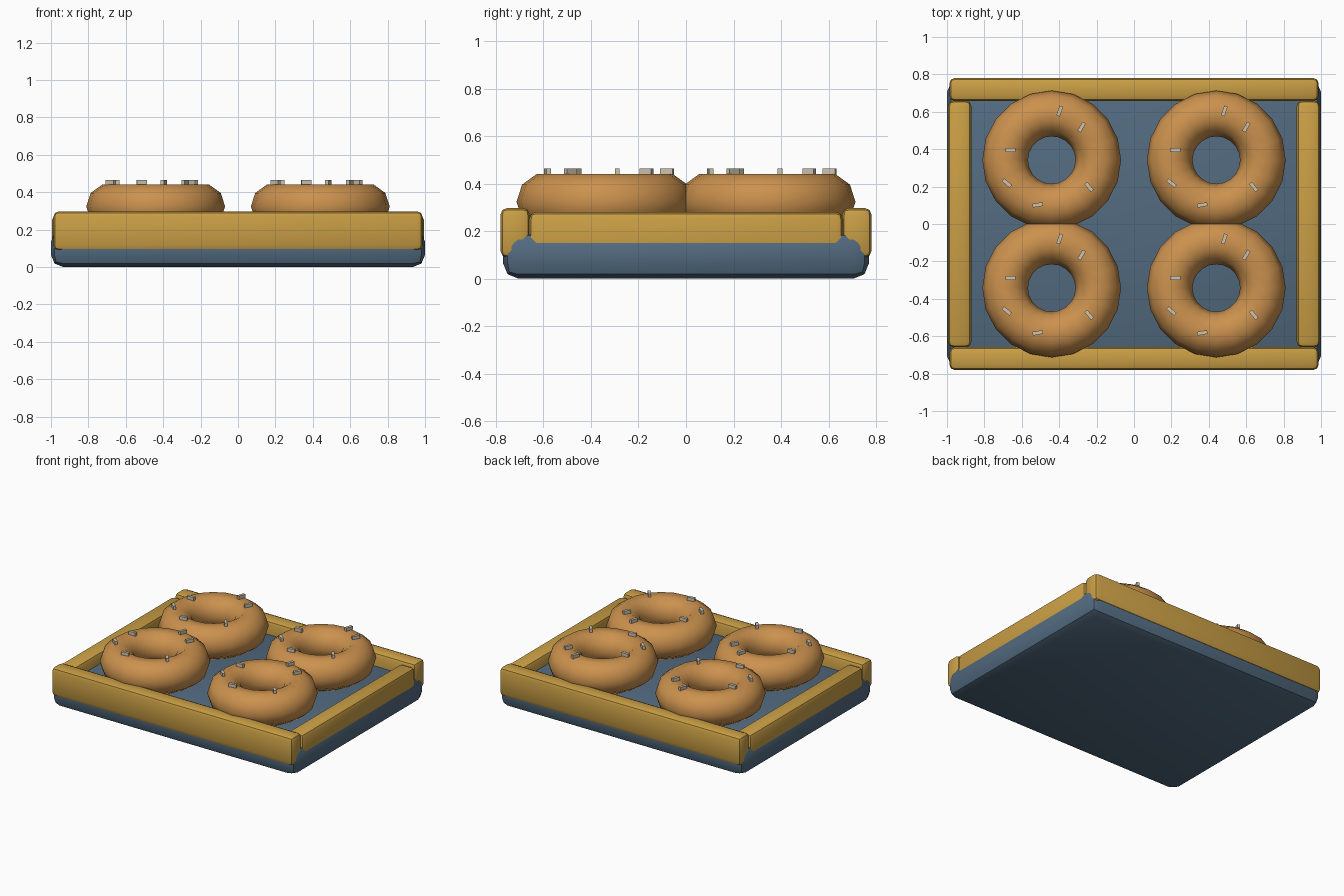
import bpy
from math import radians

cube = bpy.data.objects.get("Cube")
if cube:
    bpy.data.objects.remove(cube, do_unlink=True)


def make_material(name, rgb):
    mat = bpy.data.materials.new(name)
    mat.use_nodes = True
    mat.diffuse_color = (*rgb, 1)
    mat.node_tree.nodes["Principled BSDF"].inputs["Base Color"].default_value = (*rgb, 1)
    return mat


slate = make_material("slate blue", (0.085, 0.146, 0.215))
golden = make_material("golden wood", (0.59, 0.345, 0.06))
dough = make_material("baked dough", (0.60, 0.285, 0.076))
cream = make_material("cream sprinkle", (0.62, 0.55, 0.43))


def box(name, size, location, mat, bevel=0.0, turn=0.0):
    """Box with optional rounded edges, turned about z in degrees."""
    bpy.ops.mesh.primitive_cube_add(size=1, location=location)
    obj = bpy.context.object
    obj.name = name
    obj.scale = size
    bpy.ops.object.transform_apply(location=False, rotation=False, scale=True)
    obj.rotation_euler.z = radians(turn)
    obj.data.materials.append(mat)
    if bevel:
        mod = obj.modifiers.new("rounded_edges", "BEVEL")
        mod.width = bevel
        mod.segments = 2
        bpy.ops.object.modifier_apply(modifier=mod.name)
        bpy.ops.object.shade_smooth_by_angle(angle=radians(30))
    return obj


# Tray floor
box("tray_base", (2.0, 1.54, 0.2), (0, 0, 0.1), slate, 0.065)

# Raised rim, front and back rails slightly taller than the side rails
for side, label in ((-1, "front"), (1, "back")):
    box(label + "_rail", (1.975, 0.124, 0.21), (0, side * 0.719, 0.193), golden, 0.03)
for side, label in ((-1, "right"), (1, "left")):
    box(label + "_rail", (0.124, 1.32, 0.21), (side * 0.932, 0, 0.176), golden, 0.03)

# Sprinkle placement on each ring: x, y, turn
sprinkles = [
    (0.043, 0.262, 72), (0.160, 0.176, 60), (-0.220, 0.053, 0),
    (-0.240, -0.123, -40), (0.200, -0.144, -50), (-0.075, -0.240, 10),
]

# Four doughnuts with sprinkles
for sx, x_label in ((-1, "right"), (1, "left")):
    for sy, y_label in ((-1, "front"), (1, "back")):
        label = y_label + "_" + x_label
        cx, cy = sx * 0.44, sy * 0.342
        bpy.ops.mesh.primitive_torus_add(
            location=(cx, cy, 0.324), major_segments=20, minor_segments=10,
            major_radius=0.249, minor_radius=0.122)
        ring = bpy.context.object
        ring.name = label + "_doughnut"
        ring.data.materials.append(dough)
        bpy.ops.object.shade_smooth()
        for x, y, turn in sprinkles:
            box(label + "_sprinkle", (0.055, 0.02, 0.026),
                (cx + x, cy + y, 0.451), cream, turn=turn)
